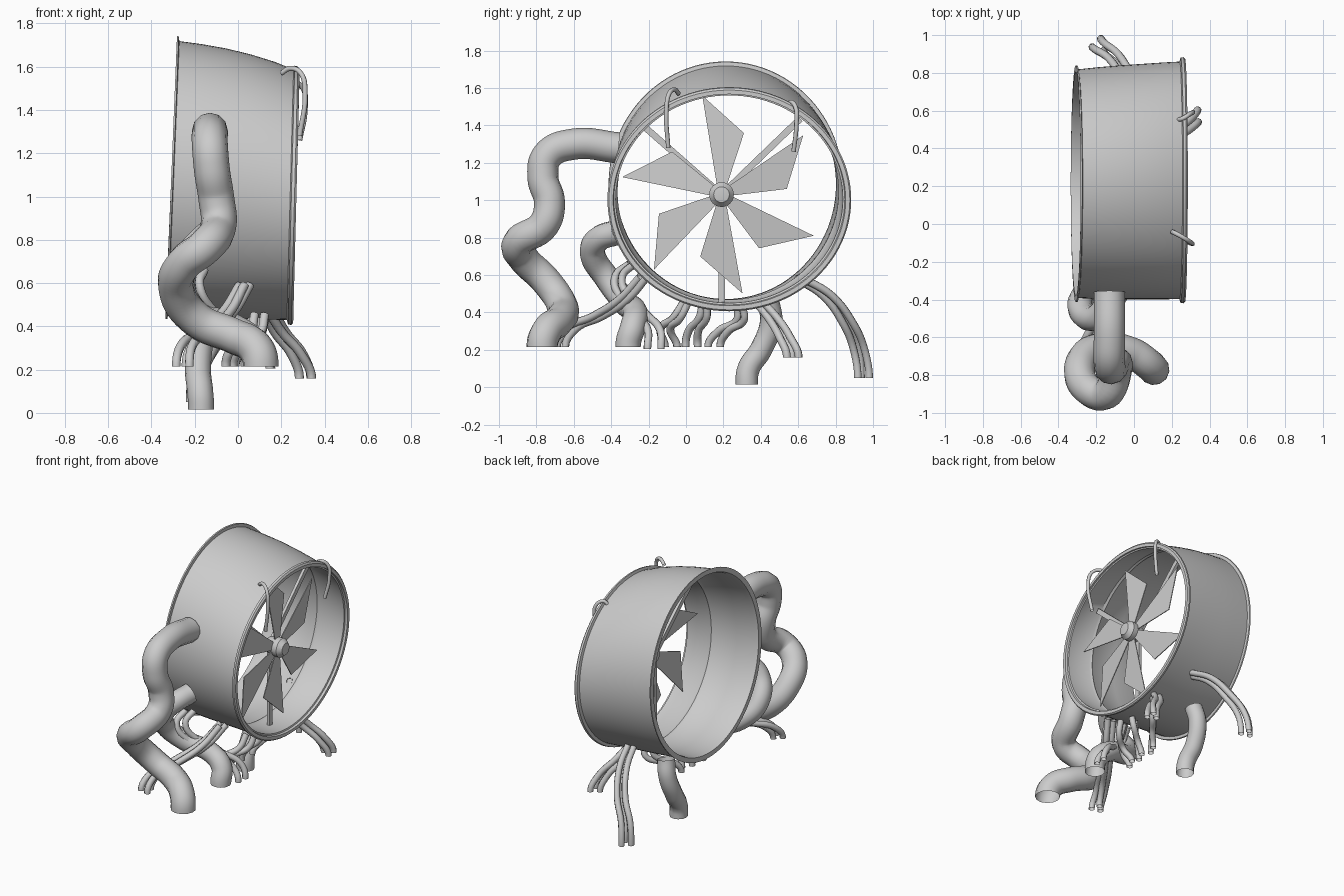
import bpy, bmesh, math
from mathutils import Vector, Matrix

cube = bpy.data.objects.get("Cube")
if cube:
    bpy.data.objects.remove(cube, do_unlink=True)

grey = bpy.data.materials.new("light_grey")
grey.use_nodes = True
grey.diffuse_color = (0.6, 0.6, 0.6, 1)
grey.node_tree.nodes["Principled BSDF"].inputs["Base Color"].default_value = (0.6, 0.6, 0.6, 1)


def select(obj):
    bpy.ops.object.select_all(action='DESELECT')
    obj.select_set(True)
    bpy.context.view_layer.objects.active = obj


def add_mesh(name, bm, smooth=None):
    bmesh.ops.recalc_face_normals(bm, faces=bm.faces)
    mesh = bpy.data.meshes.new(name)
    bm.to_mesh(mesh)
    bm.free()
    mesh.materials.append(grey)
    obj = bpy.data.objects.new(name, mesh)
    bpy.context.collection.objects.link(obj)
    if smooth:
        select(obj)
        bpy.ops.object.shade_smooth_by_angle(angle=math.radians(smooth))


def tube(name, points, radius, sides=4, foot=0.0):
    """Smooth round open pipe; foot is the length that stands upright at its end."""
    curve = bpy.data.curves.new(name, 'CURVE')
    curve.dimensions = '3D'
    curve.bevel_depth = radius
    curve.bevel_resolution = sides
    curve.resolution_u = 8
    spline = curve.splines.new('BEZIER')
    spline.bezier_points.add(len(points) - 1)
    for bp, p in zip(spline.bezier_points, points):
        bp.co = p
        bp.handle_left_type = bp.handle_right_type = 'AUTO'
    if foot:
        bp.handle_left_type = bp.handle_right_type = 'FREE'
        bp.handle_left = bp.co + Vector((0, 0, foot))
        bp.handle_right = bp.co - Vector((0, 0, foot))
    obj = bpy.data.objects.new(name, curve)
    bpy.context.collection.objects.link(obj)
    curve.materials.append(grey)
    select(obj)
    bpy.ops.object.convert(target='MESH')
    bpy.ops.object.shade_smooth_by_angle(angle=math.radians(50))


def bundle(name, points, count, radius=0.021, spread=0.027):
    """Several thin strands running side by side, splaying at the foot."""
    for i in range(count):
        a = math.tau * i / count + 0.5
        strand = []
        for k, p in enumerate(points):
            s = spread * (1 + 0.35 * k / (len(points) - 1))
            turn = a + 0.2 * k
            strand.append(Vector(p) + Vector((math.cos(turn) * s, math.sin(turn) * s, 0)))
        tube(f"{name}_{i + 1}", strand, radius, 2, 0.04)


# Tapered housing: one closed profile swept round a changing, tilted ellipse
def lerp(a, b, t):
    return a + (b - a) * t


def housing_point(t, d, a):
    top = 1.72 - 0.09 * t - 0.055 * t ** 3
    bottom = lerp(0.455, 0.428, t)
    rz, ry = (top - bottom) / 2 + d, lerp(0.605, 0.63, t) + d
    c, s = math.cos(a), math.sin(a)
    x = lerp(lerp(-0.335, -0.282, (s + 1) / 2), lerp(0.255, 0.285, (s + 1) / 2), t)
    return x, lerp(0.213, 0.232, t) + ry * c, (top + bottom) / 2 + rz * s


profile = [(0, 0.022), (0.015, 0.02), (0.02, 0), (0.2, 0.003), (0.4, 0.004), (0.6, 0.003),
           (0.8, 0.002), (0.95, 0), (0.96, 0.02), (0.985, 0.022), (1, 0.014), (1, -0.008),
           (0.975, -0.012), (0.97, -0.022), (0.66, -0.02), (0.63, -0.03), (0.6, -0.02),
           (0.3, -0.018), (0.04, -0.018), (0, -0.012)]
SEG = 96
bm = bmesh.new()
loops = [[bm.verts.new(housing_point(t, d, math.tau * i / SEG)) for i in range(SEG)]
         for t, d in profile]
for k, loop in enumerate(loops):
    nxt = loops[(k + 1) % len(loops)]
    for i in range(SEG):
        j = (i + 1) % SEG
        bm.faces.new((loop[i], loop[j], nxt[j], nxt[i]))
add_mesh("housing", bm, 35)

# Hub: short stepped knob, revolved about the fan axis
HUB = Vector((0.18, 0.19, 1.03))
bm = bmesh.new()
knob = [(-0.07, 0.0), (-0.07, 0.05), (0.0, 0.066), (0.035, 0.066), (0.06, 0.045),
        (0.065, 0.042), (0.07, 0.0)]
verts = [bm.verts.new(HUB + Vector((x, r, 0))) for x, r in knob]
edges = [bm.edges.new(pair) for pair in zip(verts, verts[1:])]
bmesh.ops.spin(bm, geom=verts + edges, cent=HUB, axis=(1, 0, 0), angle=math.tau,
               steps=24, use_duplicate=False)
bmesh.ops.remove_doubles(bm, verts=bm.verts, dist=0.0005)
add_mesh("fan_hub", bm, 30)

# Six swept blades: straight leading edge, broad corner behind it
for n, tip in enumerate((101, 36, -24, -78, -132, 170)):
    bm = bmesh.new()
    shape = [(0.06, 14, 0), (0.54, 0, -0.03), (0.35, -31, -0.03), (0.06, -40, 0)]
    corners = []
    for r, deg, x in shape:
        a = math.radians(tip + deg)
        corners.append(bm.verts.new(HUB + Vector((x, r * math.cos(a), r * math.sin(a)))))
    face = bm.faces.new(corners)
    extruded = bmesh.ops.extrude_face_region(bm, geom=[face])["geom"]
    for v in extruded:
        if isinstance(v, bmesh.types.BMVert):
            v.co.x -= 0.006
    add_mesh(f"fan_blade_{n + 1}", bm)

# Three flat struts holding the hub
for n, (y, z) in enumerate(((-0.225, 1.395), (0.61, 1.435), (0.19, 0.445))):
    end = Vector((HUB.x - 0.06, y, z))
    start = Vector((end.x, HUB.y, HUB.z))
    span = end - start
    bm = bmesh.new()
    bmesh.ops.create_cube(bm, size=1, matrix=Matrix.Translation((start + end) / 2)
                          @ Matrix.Rotation(math.atan2(span.z, span.y), 4, 'X')
                          @ Matrix.Diagonal((0.02, span.length, 0.035, 1)))
    add_mesh(f"fan_strut_{n + 1}", bm)

# Hooks over the front rim
tube("front_hook", [(0.2, -0.04, 1.57), (0.24, -0.06, 1.592), (0.29, -0.09, 1.57),
                    (0.31, -0.105, 1.47), (0.285, -0.095, 1.28)], 0.012, 2)
tube("rear_hook", [(0.23, 0.55, 1.5), (0.26, 0.56, 1.525), (0.3, 0.585, 1.5),
                   (0.31, 0.59, 1.4), (0.285, 0.575, 1.26)], 0.012, 2)

# Thick pipes
tube("main_pipe", [(-0.13, -0.36, 1.28), (-0.13, -0.6, 1.3), (-0.13, -0.74, 1.24),
                   (-0.12, -0.765, 1.12), (-0.1, -0.73, 0.99), (-0.09, -0.76, 0.87),
                   (-0.15, -0.9, 0.77), (-0.25, -0.87, 0.69), (-0.285, -0.75, 0.57),
                   (-0.19, -0.66, 0.43), (-0.02, -0.68, 0.355), (0.08, -0.745, 0.3),
                   (0.105, -0.77, 0.215)], 0.083, foot=0.04)
tube("middle_pipe", [(-0.12, -0.365, 0.83), (-0.17, -0.47, 0.79), (-0.23, -0.5, 0.72),
                     (-0.285, -0.42, 0.58), (-0.2, -0.33, 0.46), (-0.02, -0.27, 0.39),
                     (0.07, -0.285, 0.32), (0.08, -0.31, 0.215)], 0.068, foot=0.05)
tube("rear_pipe", [(-0.15, 0.44, 0.46), (-0.17, 0.455, 0.35), (-0.185, 0.4, 0.2),
                   (-0.175, 0.335, 0.1), (-0.17, 0.325, 0.015)], 0.06, foot=0.04)

# Thin strand bundles under the housing
bundle("rear_strand", [(0.0, 0.61, 0.585), (-0.04, 0.76, 0.49), (-0.1, 0.87, 0.34),
                       (-0.17, 0.925, 0.2), (-0.185, 0.945, 0.05)], 3)
bundle("side_strand", [(0.15, 0.4, 0.455), (0.2, 0.47, 0.37), (0.28, 0.53, 0.27),
                       (0.32, 0.57, 0.16)], 3)
bundle("long_strand", [(0.03, -0.22, 0.59), (-0.04, -0.33, 0.47), (-0.14, -0.47, 0.38),
                       (-0.23, -0.62, 0.31), (-0.25, -0.68, 0.215)], 3)
bundle("looped_strand", [(-0.18, -0.29, 0.66), (-0.2, -0.36, 0.59), (-0.13, -0.32, 0.47),
                         (0.0, -0.23, 0.38), (0.11, -0.17, 0.3), (0.15, -0.17, 0.205)], 2)
bundle("front_strand", [(0.1, 0.0, 0.455), (0.08, -0.05, 0.37), (0.0, -0.11, 0.31),
                        (-0.04, -0.08, 0.215)], 2)
bundle("centre_strand", [(0.09, 0.1, 0.435), (0.07, 0.09, 0.37), (0.0, 0.04, 0.3),
                         (-0.03, 0.03, 0.215)], 2)
bundle("curved_strand", [(0.1, 0.29, 0.43), (0.08, 0.29, 0.36), (0.01, 0.2, 0.3),
                         (-0.03, 0.15, 0.215)], 2)
